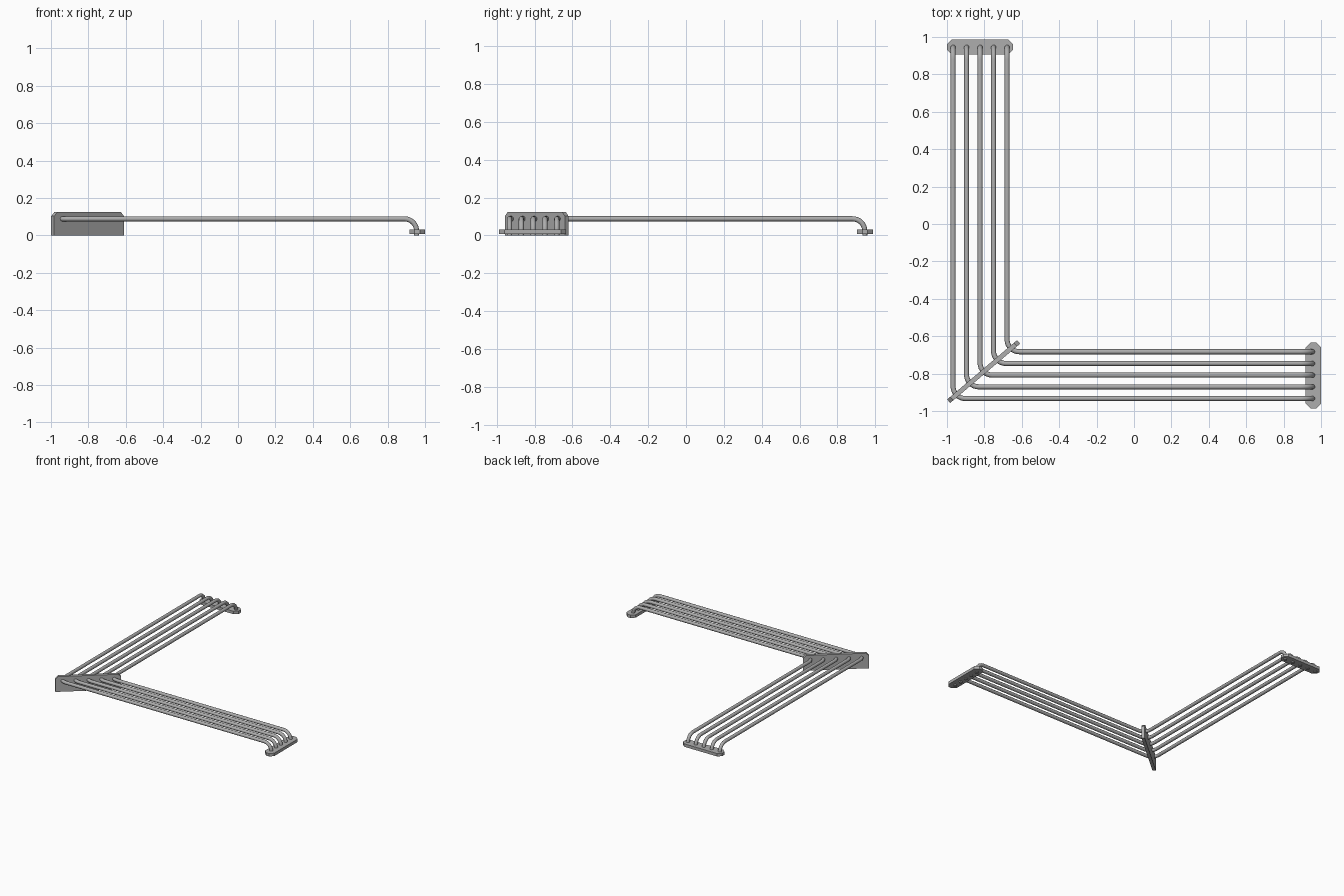
import bpy, bmesh
from math import radians, sin, cos
from mathutils import Vector, Matrix

if "Cube" in bpy.data.objects:
    bpy.data.objects.remove(bpy.data.objects["Cube"])

CX, CY = -0.823, -0.808          # centre lines of the two tube runs
SX, SY = 0.0722, 0.0625          # tube spacing in each run
ZT, R, BEND = 0.088, 0.0135, 0.065
END_X, END_Y = 0.955, 0.945      # where the tubes turn down
FOOT_Z0, FOOT_Z1 = 0.007, 0.031

steel = bpy.data.materials.new("dark_steel")
steel.diffuse_color = (0.42, 0.42, 0.42, 1)
steel.use_nodes = True
steel.node_tree.nodes["Principled BSDF"].inputs["Base Color"].default_value = steel.diffuse_color


def rounded_path(corners, radius, steps=8):
    """Polyline with every inner corner replaced by an arc."""
    pts = [corners[0]]
    for a, b, c in zip(corners, corners[1:], corners[2:]):
        u, v = (a - b).normalized(), (c - b).normalized()
        centre = b + (u + v) * radius        # all corners are right angles
        for i in range(steps + 1):
            t = radians(90) * i / steps
            pts.append(centre - v * radius * cos(t) - u * radius * sin(t))
    pts.append(corners[-1])
    return pts


def tube(name, corners):
    cu = bpy.data.curves.new(name, 'CURVE')
    cu.dimensions = '3D'
    cu.bevel_depth = R
    cu.bevel_resolution = 4
    cu.use_fill_caps = True
    cu.materials.append(steel)
    pts = rounded_path([Vector(c) for c in corners], BEND)
    sp = cu.splines.new('POLY')
    sp.points.add(len(pts) - 1)
    for p, co in zip(sp.points, pts):
        p.co = (*co, 1)
    ob = bpy.data.objects.new(name, cu)
    bpy.context.collection.objects.link(ob)
    bpy.ops.object.select_all(action='DESELECT')
    ob.select_set(True)
    bpy.context.view_layer.objects.active = ob
    bpy.ops.object.convert(target='MESH')
    bpy.ops.object.shade_smooth_by_angle(angle=radians(40))


def prism(name, outline, depth, matrix):
    """Extrude a flat outline along local z."""
    bm = bmesh.new()
    face = bm.faces.new([bm.verts.new((x, y, 0)) for x, y in outline])
    ext = bmesh.ops.extrude_face_region(bm, geom=[face])
    bmesh.ops.translate(bm, vec=(0, 0, depth),
                        verts=[g for g in ext['geom'] if isinstance(g, bmesh.types.BMVert)])
    bmesh.ops.recalc_face_normals(bm, faces=bm.faces)
    me = bpy.data.meshes.new(name)
    bm.to_mesh(me)
    bm.free()
    me.materials.append(steel)
    ob = bpy.data.objects.new(name, me)
    ob.matrix_world = matrix
    bpy.context.collection.objects.link(ob)


# Five bent tubes, each turning down and passing through both feet
for i in range(5):
    x, y = CX + (i - 2) * SX, CY + (i - 2) * SY
    tube(f"tube_{i + 1}", [Vector((x, END_Y, 0)), (x, END_Y, ZT), (x, y, ZT),
                           (END_X, y, ZT), (END_X, y, 0)])

# Foot plates with clipped corners
h, w, c = 0.177, 0.041, 0.027
foot = [(-h + c, -w), (h - c, -w), (h, -w + c), (h, w - c),
        (h - c, w), (-h + c, w), (-h, w - c), (-h, -w + c)]
thick = FOOT_Z1 - FOOT_Z0
prism("back_foot", foot, thick, Matrix.Translation((CX, 0.987 - w, FOOT_Z0)))
prism("right_foot", foot, thick,
      Matrix.Translation((1 - w, -0.987 + h, FOOT_Z0)) @ Matrix.Rotation(radians(90), 4, 'Z'))

# Upright corner plate crossing the middle of all the bends
L, H, k, T = 0.245, 0.124, 0.022, 0.025
corner = [(-L, 0), (L, 0), (L, H - k), (L - k, H), (-L + k, H), (-L, H - k)]
off = BEND * (1 - cos(radians(45)))
prism("corner_plate", corner, T,
      Matrix.Translation((CX + off, CY + off, 0))
      @ Matrix.Rotation(radians(40.3), 4, 'Z')
      @ Matrix.Rotation(radians(90), 4, 'X')
      @ Matrix.Translation((0, 0, -T / 2)))
